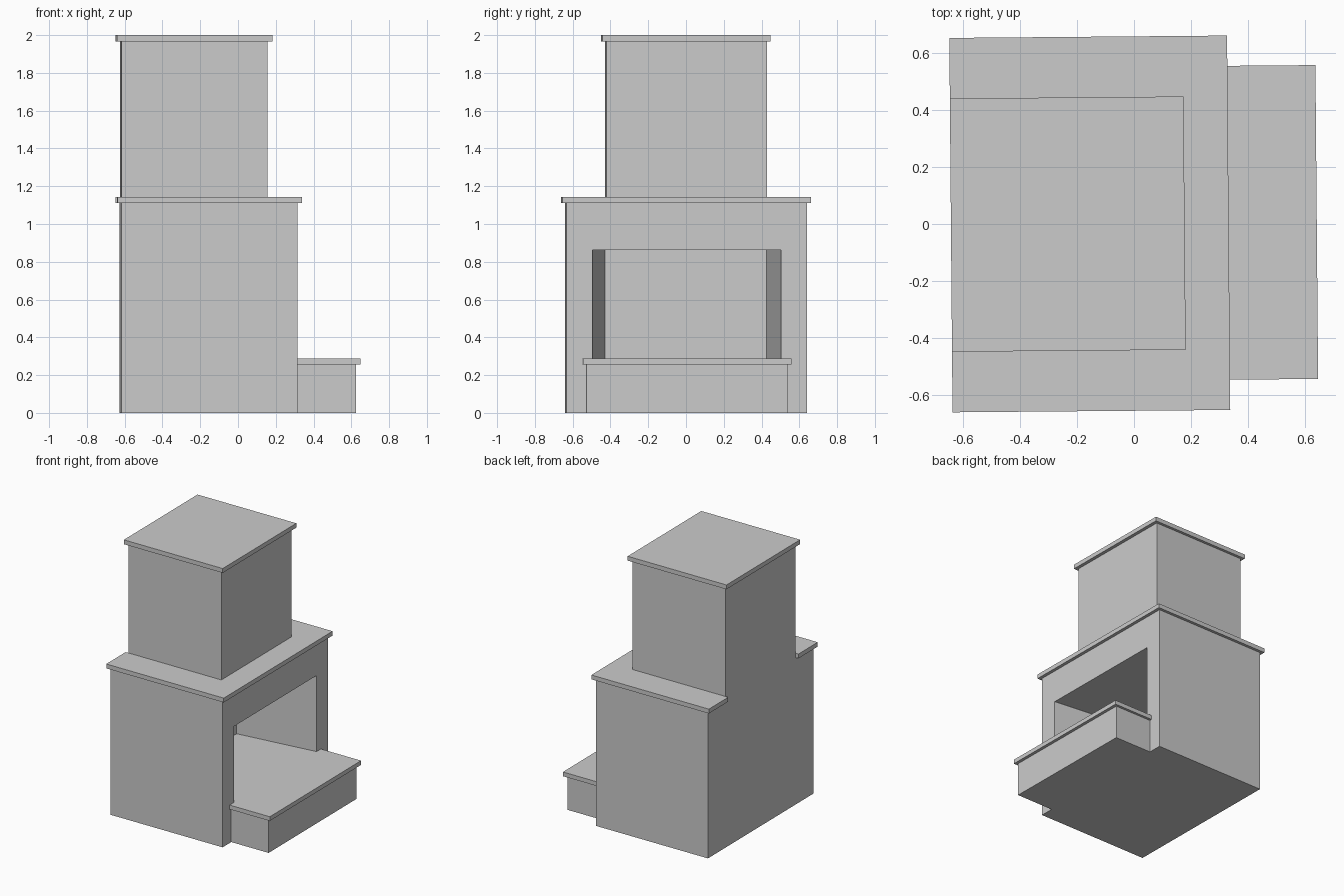
import bpy, bmesh, math
from mathutils import Matrix

if "Cube" in bpy.data.objects:
    bpy.data.objects.remove(bpy.data.objects["Cube"])

TURN = math.radians(0.49)          # whole model is turned very slightly
PLACE = Matrix.Translation((0, 0.0015, 0)) @ Matrix.Rotation(TURN, 4, 'Z')


def prism(name, half_outline, z0, z1):
    """Extrude a plan outline, mirrored across y = 0, from z0 to z1."""
    outline = [(x, -y) for x, y in half_outline]
    outline += [(x, y) for x, y in reversed(half_outline)]
    bm = bmesh.new()
    face = bm.faces.new([bm.verts.new((x, y, z0)) for x, y in outline])
    ext = bmesh.ops.extrude_face_region(bm, geom=[face])
    top = [v for v in ext["geom"] if isinstance(v, bmesh.types.BMVert)]
    bmesh.ops.translate(bm, verts=top, vec=(0, 0, z1 - z0))
    bmesh.ops.recalc_face_normals(bm, faces=bm.faces)
    mesh = bpy.data.meshes.new(name)
    bm.to_mesh(mesh)
    bm.free()
    obj = bpy.data.objects.new(name, mesh)
    obj.matrix_world = PLACE
    bpy.context.collection.objects.link(obj)
    return obj


def block(name, x0, x1, half_y, z0, z1):
    return prism(name, [(x0, half_y), (x1, half_y)], z0, z1)


BACK, SLAB_BACK = -0.6215, -0.644
FRONT, CHIMNEY_FRONT = 0.309, 0.153
CHIMNEY_Y = 0.425
FIREBOX = [(-0.307, 0.428), (FRONT, 0.5)]

# Lower body with tapered firebox opening
body = block("lower_body", BACK, FRONT, 0.637, 0, 1.11)
cutter = prism("firebox_cutter", [FIREBOX[0], FIREBOX[1], (FRONT + 0.1, 0.5)], 0.255, 0.862)
cutter.hide_render = True
cutter.hide_viewport = True
cutter.display_type = 'WIRE'
cut = body.modifiers.new("firebox", 'BOOLEAN')
cut.operation = 'DIFFERENCE'
cut.solver = 'EXACT'
cut.object = cutter

# Mantel slab wrapping the chimney on three sides
prism("mantel_slab", [(CHIMNEY_FRONT, CHIMNEY_Y), (SLAB_BACK, CHIMNEY_Y),
                      (SLAB_BACK, 0.6585), (0.333, 0.6585)][::1] and
      [(CHIMNEY_FRONT, CHIMNEY_Y), (SLAB_BACK, CHIMNEY_Y),
       (SLAB_BACK, 0.6585), (0.333, 0.6585)], 1.11, 1.143)

# Chimney and its cap
block("chimney", BACK, CHIMNEY_FRONT, CHIMNEY_Y, 1.11, 1.967)
block("chimney_cap", SLAB_BACK, 0.178, 0.4455, 1.967, 2.0)

# Hearth base, and slab running into the firebox as its floor
block("hearth_base", FRONT, 0.62, 0.533, 0, 0.255)
prism("hearth_slab", FIREBOX + [(FRONT, 0.552), (0.643, 0.552)], 0.255, 0.287)
